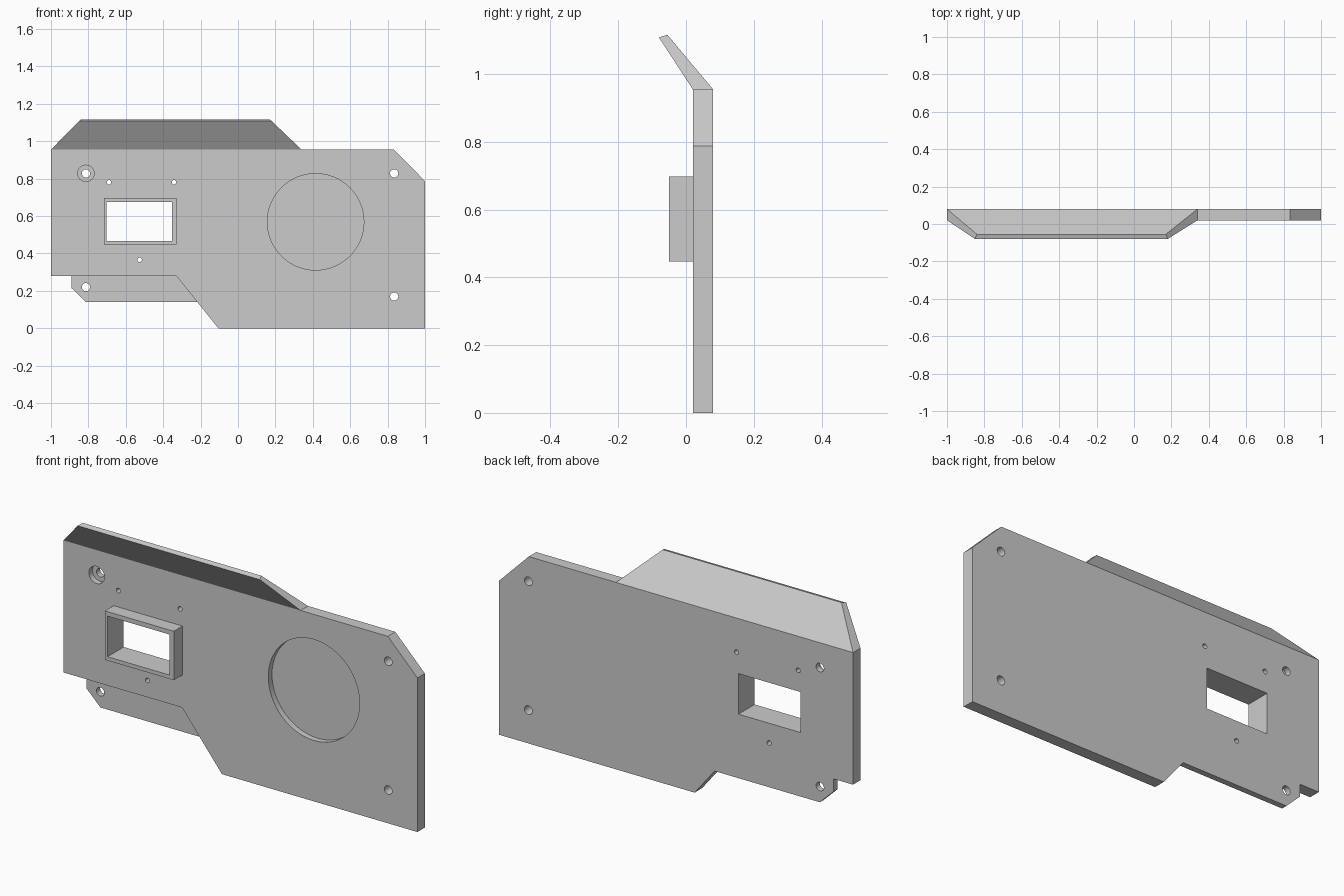
import bpy, bmesh, math

if "Cube" in bpy.data.objects:
    bpy.data.objects.remove(bpy.data.objects["Cube"])

metal = bpy.data.materials.new("plain grey")
metal.diffuse_color = (0.6, 0.6, 0.6, 1)
metal.use_nodes = True
metal.node_tree.nodes["Principled BSDF"].inputs["Base Color"].default_value = metal.diffuse_color

FRONT, MID, BACK = 0.02, 0.05, 0.08


def loft(name, front, back):
    """Solid between two matching outlines of 3D points."""
    bm = bmesh.new()
    a = [bm.verts.new(p) for p in front]
    b = [bm.verts.new(p) for p in back]
    bm.faces.new(a)
    bm.faces.new(b[::-1])
    n = len(a)
    for i in range(n):
        bm.faces.new((a[i], b[i], b[(i + 1) % n], a[(i + 1) % n]))
    bmesh.ops.recalc_face_normals(bm, faces=bm.faces)
    mesh = bpy.data.meshes.new(name)
    bm.to_mesh(mesh)
    bm.free()
    mesh.materials.append(metal)
    ob = bpy.data.objects.new(name, mesh)
    bpy.context.collection.objects.link(ob)
    return ob


def slab(name, outline, y0, y1):
    return loft(name, [(x, y0, z) for x, z in outline], [(x, y1, z) for x, z in outline])


def rect(x0, x1, z0, z1):
    return [(x0, z0), (x1, z0), (x1, z1), (x0, z1)]


def circle(x, z, r, n):
    return [(x + r * math.cos(2 * math.pi * i / n), z + r * math.sin(2 * math.pi * i / n))
            for i in range(n)]


def cut(ob, outline, y0=-0.2, y1=0.2):
    """Subtract a slab from the object, then drop the cutter."""
    cutter = slab("cutter", outline, y0, y1)
    cutter.hide_render = True
    mod = ob.modifiers.new("cut", 'BOOLEAN')
    mod.operation, mod.solver, mod.object = 'DIFFERENCE', 'EXACT', cutter
    bpy.context.view_layer.objects.active = ob
    bpy.ops.object.modifier_apply(modifier=mod.name)
    bpy.data.objects.remove(cutter)


# main plate
plate = slab("main_plate", [(-1, 0.28), (-0.33, 0.28), (-0.105, 0), (1, 0),
                            (1, 0.787), (0.833, 0.955), (-1, 0.955)], FRONT, BACK)

# thinner mounting tab, flush with the back
tab = slab("mounting_tab", [(-0.89, 0.28), (-0.89, 0.215), (-0.813, 0.14),
                            (-0.2175, 0.14), (-0.33, 0.28)], MID, BACK)

# forward-leaning top flange with tapered ends
loft("top_flange",
     [(-1, FRONT, 0.955), (0.34, FRONT, 0.955), (0.18, -0.08, 1.108), (-0.85, -0.08, 1.108)],
     [(-1, BACK, 0.955), (0.34, BACK, 0.955), (0.17, -0.055, 1.116), (-0.84, -0.055, 1.116)])

# raised window frame and the window through it
window = rect(-0.702, -0.353, 0.467, 0.674)
frame = slab("window_frame", rect(-0.717, -0.328, 0.447, 0.697), -0.05, FRONT)
cut(frame, window)
cut(plate, window)

# round recess and counterbore in the front
cut(plate, circle(0.415, 0.569, 0.258, 64), -0.2, MID)
cut(plate, circle(-0.813, 0.828, 0.044, 32), -0.2, MID)

# bolt holes and pin holes
for x, z in [(-0.813, 0.828), (0.835, 0.828), (0.835, 0.17)]:
    cut(plate, circle(x, z, 0.022, 24))
for x, z in [(-0.69, 0.781), (-0.342, 0.781), (-0.526, 0.366)]:
    cut(plate, circle(x, z, 0.012, 16))
cut(tab, circle(-0.813, 0.22, 0.022, 24))

# smooth round walls, sharp edges kept
for ob in (plate, tab):
    bpy.ops.object.select_all(action='DESELECT')
    ob.select_set(True)
    bpy.context.view_layer.objects.active = ob
    bpy.ops.object.shade_smooth_by_angle(angle=math.radians(30))
